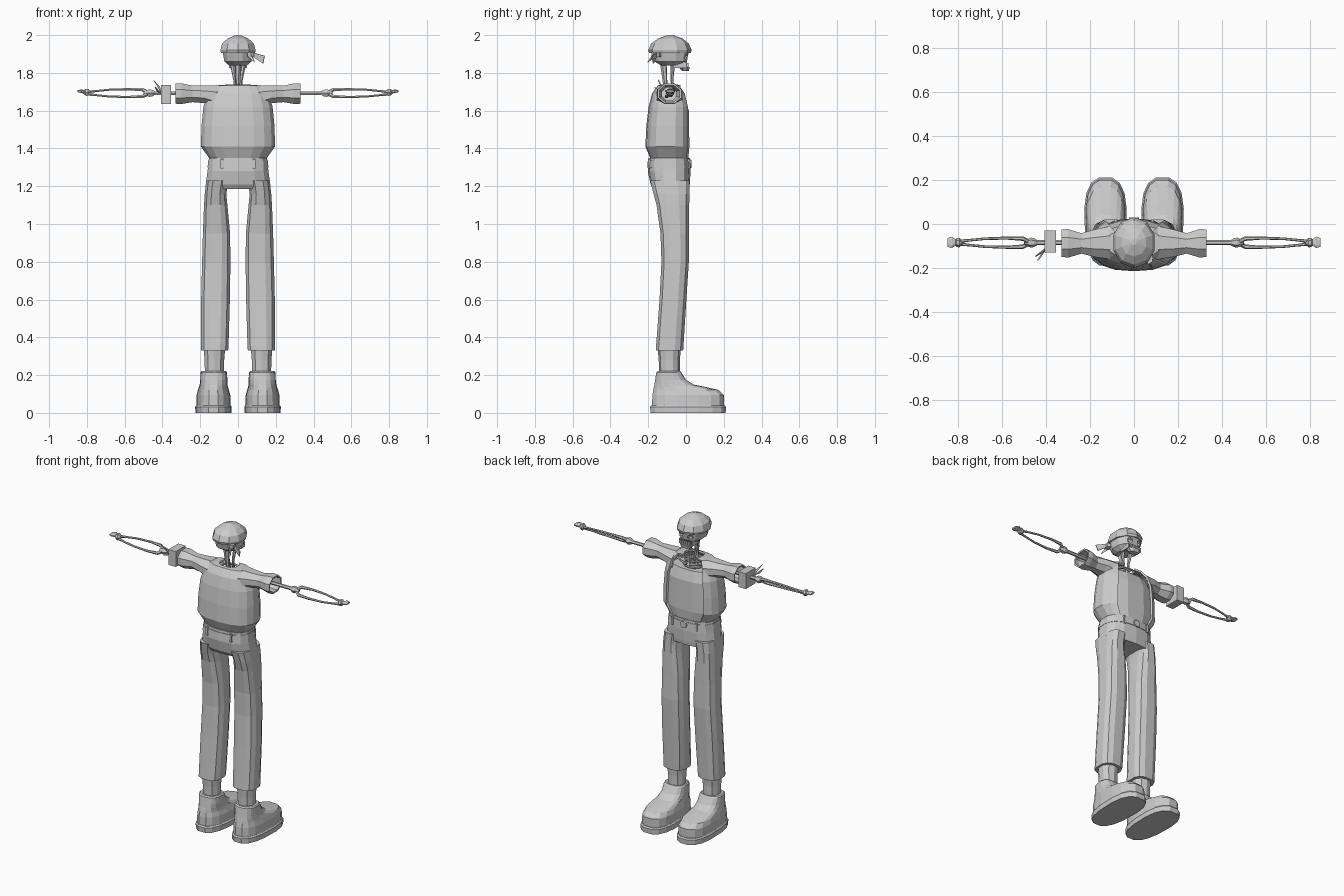
import bpy, bmesh
from math import sin, cos, pi, radians
from mathutils import Vector

if "Cube" in bpy.data.objects:
    bpy.data.objects.remove(bpy.data.objects["Cube"], do_unlink=True)

GREY = (0.6, 0.6, 0.6, 1)
grey = bpy.data.materials.new("plain grey")
grey.use_nodes = True
grey.diffuse_color = GREY
grey.node_tree.nodes["Principled BSDF"].inputs["Base Color"].default_value = GREY


def finish(name, bm):
    bmesh.ops.recalc_face_normals(bm, faces=bm.faces)
    mesh = bpy.data.meshes.new(name)
    bm.to_mesh(mesh)
    bm.free()
    mesh.materials.append(grey)
    ob = bpy.data.objects.new(name, mesh)
    bpy.context.collection.objects.link(ob)
    return ob


def curve_power(v, p):
    return (1 if v >= 0 else -1) * abs(v) ** (2 / p)


def loft(name, rings, n=12, p=2.4, axis="z", side=1, gap=0, caps=(True, True), skew=0, thick=0):
    """Skin rounded sections (position, u0, u1, v0, v1); gap leaves the +v side open."""
    bm = bmesh.new()
    loops = []
    for pos, u0, u1, v0, v1 in rings:
        loop = []
        for i in range(n):
            if gap:
                t = pi / 2 + gap + (2 * pi - 2 * gap) * i / (n - 1)
            else:
                t = 2 * pi * (i + 0.5) / n
            a, b = curve_power(cos(t), p), curve_power(sin(t), p)
            if not gap:
                a, b = a / curve_power(cos(pi / n), p), b / curve_power(cos(pi / n), p)
            a *= 1 + skew * (b - 1)
            u, v = (u0 + u1) / 2 + a * (u1 - u0) / 2, (v0 + v1) / 2 + b * (v1 - v0) / 2
            co = (u * side, v, pos) if axis == "z" else (pos * side, u, v)
            loop.append(bm.verts.new(co))
        loops.append(loop)
    for lo, hi in zip(loops, loops[1:]):
        for i in range(n - 1 if gap else n):
            j = (i + 1) % n
            bm.faces.new((lo[i], lo[j], hi[j], hi[i]))
    if caps[0]:
        bm.faces.new(loops[0])
    if caps[1]:
        bm.faces.new(loops[-1])
    ob = finish(name, bm)
    if thick:
        mod = ob.modifiers.new("cloth", "SOLIDIFY")
        mod.thickness = thick
        mod.offset = -1
    return ob


def bone(name, points, radii, n=6):
    """Round tube through points with a radius at each."""
    pts = [Vector(q) for q in points]
    bm = bmesh.new()
    loops = []
    for k, c in enumerate(pts):
        d = (pts[min(k + 1, len(pts) - 1)] - pts[max(k - 1, 0)]).normalized()
        u = d.orthogonal().normalized() if abs(d.z) > 0.9 else d.cross(Vector((0, 0, 1))).normalized()
        w = d.cross(u)
        loops.append([bm.verts.new(c + radii[k] * (cos(2 * pi * i / n) * u + sin(2 * pi * i / n) * w))
                      for i in range(n)])
    for lo, hi in zip(loops, loops[1:]):
        for i in range(n):
            j = (i + 1) % n
            bm.faces.new((lo[i], lo[j], hi[j], hi[i]))
    bm.faces.new(loops[0])
    bm.faces.new(loops[-1])
    return finish(name, bm)


def box(name, center, size):
    bm = bmesh.new()
    bmesh.ops.create_cube(bm, size=1)
    bmesh.ops.scale(bm, vec=size, verts=bm.verts)
    bmesh.ops.translate(bm, vec=center, verts=bm.verts)
    return finish(name, bm)


def cloth_tail(name, points):
    """Thin triangular end of a knotted cloth."""
    bm = bmesh.new()
    bm.faces.new([bm.verts.new(q) for q in points])
    ob = finish(name, bm)
    ob.modifiers.new("cloth", "SOLIDIFY").thickness = 0.006
    return ob


def sym(z, hx, y0, y1):
    return (z, -hx, hx, y0, y1)


# Head: cloth cap, skull, jaw and teeth
loft("head_cloth", [sym(1.905, .09, -.19, .02), sym(1.92, .093, -.195, .025), sym(1.955, .084, -.18, .01),
                    sym(1.982, .055, -.145, -.02), sym(2.0, .012, -.095, -.07)], n=10, p=2.1)
skull = loft("skull", [sym(1.838, .045, -.13, -.02), sym(1.86, .072, -.165, .005),
                       sym(1.915, .082, -.18, .015)], n=12, p=2.3)
for s in (-1, 1):
    bm = bmesh.new()
    bmesh.ops.create_icosphere(bm, subdivisions=1, radius=.021)
    bmesh.ops.translate(bm, vec=(s * .035, .008, 1.882), verts=bm.verts)
    cutter = finish("socket_cutter", bm)
    cutter.hide_render = True
    cutter.hide_set(True)
    cut = skull.modifiers.new("socket", "BOOLEAN")
    cut.operation = "DIFFERENCE"
    cut.object = cutter
    bpy.context.view_layer.objects.active = skull
    bpy.ops.object.modifier_apply(modifier="socket")
    bpy.data.objects.remove(cutter, do_unlink=True)
    box("jaw_side", (s * .043, -.03, 1.842), (.01, .07, .03))
loft("jaw", [sym(1.81, .03, -.02, .015), sym(1.832, .045, -.04, .02)], n=8)
for i in range(5):
    box("tooth", ((i - 2) * .014, .008, 1.841), (.011, .012, .024))
loft("cloth_knot", [(1.885, .05, .085, -.18, -.135), (1.91, .05, .085, -.18, -.135)], n=6)
cloth_tail("knot_tail_upper", [(.075, -.155, 1.908), (.14, -.185, 1.89), (.132, -.175, 1.85), (.08, -.16, 1.885)])
cloth_tail("knot_tail_lower", [(.07, -.165, 1.905), (.09, -.2, 1.855), (.06, -.17, 1.88)])

# Neck and upper rib bones
bone("neck_spine", [(0, -.10, 1.6), (0, -.11, 1.74), (0, -.12, 1.85)], [.014, .012, .018])
for s in (-1, 1):
    bone("neck_cord", [(s * .012, -.06, 1.68), (s * .017, -.075, 1.76), (s * .03, -.07, 1.845)], [.006, .008, .012])
    bone("collar_bone", [(s * .01, -.02, 1.69), (s * .06, -.03, 1.70), (s * .11, -.06, 1.70)], [.008, .006, .008])
for z in (1.67, 1.71):
    bone("rib", [(.06 * cos(t * pi / 6), -.08 + .05 * sin(t * pi / 6), z) for t in range(13)], [.006] * 13)

# Jacket, open at the front, over an undershirt
loft("jacket", [sym(1.35, .155, -.19, .02), sym(1.41, .198, -.215, .033), sym(1.52, .195, -.21, .033),
                sym(1.62, .185, -.198, .03), sym(1.69, .165, -.18, .01), sym(1.733, .125, -.15, -.025),
                sym(1.738, .06, -.135, -.035)],
     n=15, p=2.5, gap=radians(38), caps=(False, False), thick=.012)
loft("undershirt", [sym(1.345, .14, -.175, .012), sym(1.41, .17, -.18, .018), sym(1.6, .16, -.17, .015),
                    sym(1.665, .13, -.15, -.005)], n=12, p=2.6)

for s, label in ((1, "left"), (-1, "right")):
    # Flared open sleeve
    loft(label + "_sleeve", [(.11, -.16, -.01, 1.61, 1.735), (.18, -.15, -.025, 1.64, 1.732),
                             (.24, -.135, -.042, 1.645, 1.732), (.30, -.153, -.023, 1.635, 1.745),
                             (.33, -.15, -.025, 1.637, 1.743)],
         n=8, p=2, axis="x", side=s, caps=(False, False), thick=.01)
    # Arm bones
    bone(label + "_upper_arm_bone", [(s * x, -.085, 1.693) for x in (.12, .44, .455, .47, .49, .50)],
         [.011, .011, .02, .023, .014, .008])
    for k in (-1, 1):
        bone(label + "_forearm_bone", [(s * x, -.085 + k * o, 1.693 + k * o) for x, o in
             ((.485, .006), (.505, .018), (.58, .021), (.68, .018), (.75, .011), (.80, .005))],
             [.011, .010, .007, .006, .006, .009])
    bone(label + "_wrist_bone", [(s * x, -.085, 1.697) for x in (.782, .795, .808, .82)],
         [.007, .022, .02, .007])
    loft(label + "_hand_stub", [(.812, -.098, -.07, 1.69, 1.708), (.83, -.11, -.058, 1.694, 1.712),
                                (.85, -.104, -.064, 1.698, 1.709)], n=8, axis="x", side=s)

    # Trouser leg, bent slightly at the knee
    loft(label + "_trouser_leg", [(.33, .052, .195, -.16, -.015), (.36, .05, .195, -.158, -.013),
                                  (.6, .043, .195, -.14, .002), (.8, .04, .19, -.13, .015),
                                  (.95, .042, .186, -.135, .015), (1.1, .056, .18, -.156, .017),
                                  (1.16, .062, .176, -.172, .018), (1.23, .05, .168, -.19, .02)],
         n=12, p=2.8, side=s)
    loft(label + "_ankle", [(.2, .075, .175, -.14, -.035), (.28, .073, .177, -.142, -.035),
                            (.34, .068, .182, -.147, -.03)], n=10, p=2.2, side=s)

    # Chunky shoe with a separate sole
    loft(label + "_shoe", [(.035, .035, .225, -.18, .2), (.095, .037, .223, -.178, .2),
                           (.122, .045, .216, -.173, .172), (.138, .05, .21, -.17, .10),
                           (.15, .052, .206, -.167, .04), (.175, .053, .203, -.163, .0),
                           (.215, .055, .202, -.157, -.025), (.222, .062, .195, -.15, -.03)],
         n=16, p=2.6, side=s, skew=.06)
    loft(label + "_shoe_sole", [(0, .03, .23, -.188, .21), (.032, .029, .231, -.19, .212),
                                (.04, .035, .225, -.183, .205)], n=16, p=2.6, side=s, skew=.06)
    # Belt loops
    for y in (.014, -.195):
        box(label + "_belt_loop", (s * .085, y, 1.318), (.014, .014, .05))

# Trouser hips and belt
loft("trouser_hips", [sym(1.186, .165, -.17, .015), sym(1.21, .171, -.186, .018), sym(1.28, .161, -.2, .022),
                      sym(1.35, .154, -.195, .018)], n=14, p=2.6)
loft("belt", [sym(1.3, .161, -.203, .024), sym(1.335, .158, -.2, .022)], n=14, p=2.6)
bone("belt_buckle", [(0, .015, 1.318), (0, .03, 1.318)], [.026, .022], n=10)

# Band tied round the right upper arm
box("arm_band", (-.382, -.08, 1.686), (.053, .1, .1))
cloth_tail("band_tail_upper", [(-.405, -.115, 1.69), (-.448, -.15, 1.762), (-.412, -.13, 1.725)])
cloth_tail("band_tail_lower", [(-.405, -.11, 1.69), (-.442, -.165, 1.725), (-.43, -.15, 1.70)])
